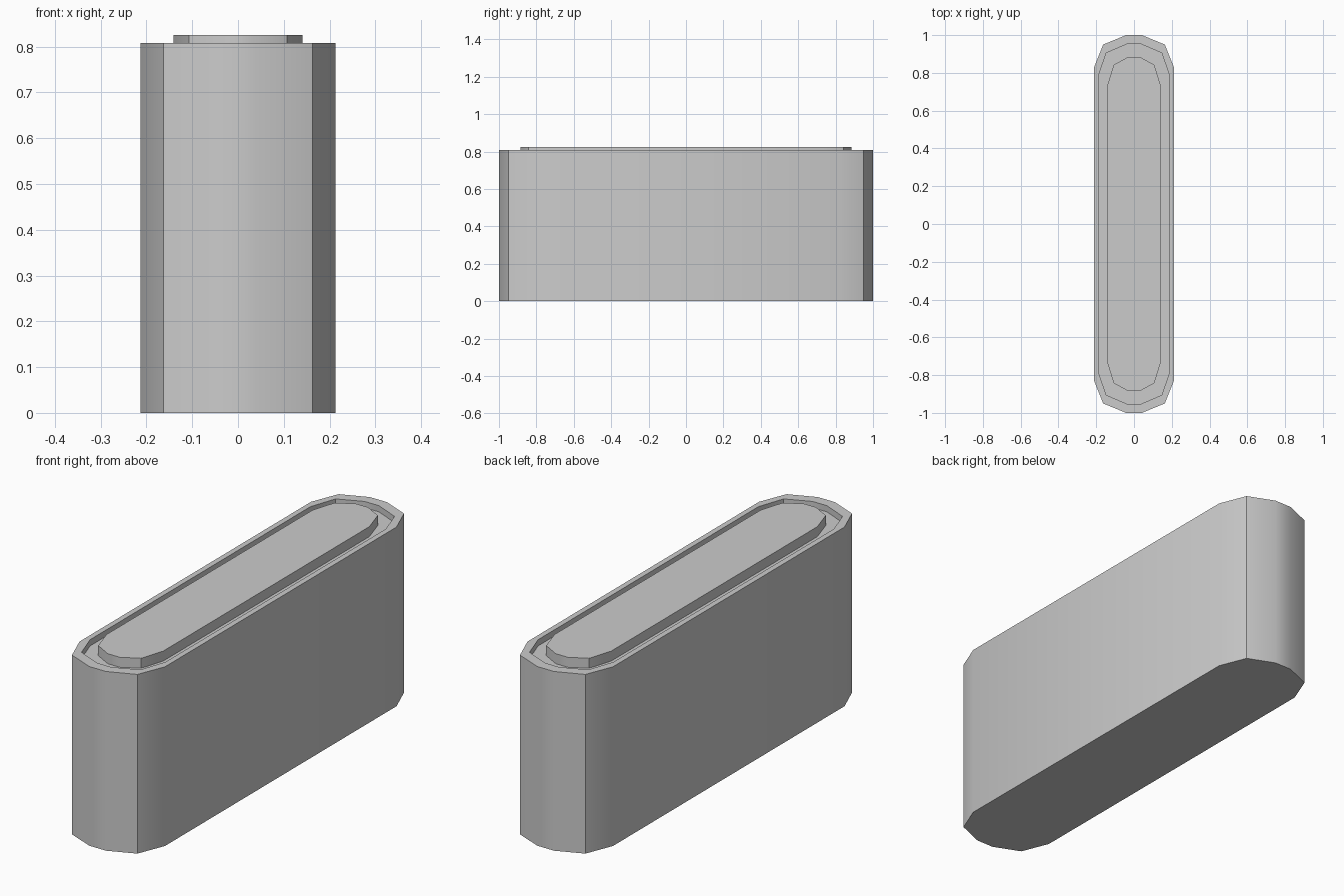
import bpy, bmesh, math

if "Cube" in bpy.data.objects:
    bpy.data.objects.remove(bpy.data.objects["Cube"])

# quarter outlines (x, y) of the elongated twelve-sided shape
OUTER = [(0.213, 0.825), (0.163, 0.95), (0.042, 1.0)]
INNER = [(0.188, 0.785), (0.147, 0.905), (0.036, 0.953)]
PLUG = [(0.141, 0.735), (0.107, 0.843), (0.03, 0.885)]


def outline(q):
    """Mirror a quarter outline into a full counter-clockwise loop."""
    half = q + [(-x, y) for x, y in reversed(q)]
    return half + [(-x, -y) for x, y in half]


def build(name, levels):
    """Stack outlines at given heights, bridge them and cap both ends."""
    bm = bmesh.new()
    rings = [[bm.verts.new((x, y, z)) for x, y in outline(q)] for q, z in levels]
    n = len(rings[0])
    for a, b in zip(rings, rings[1:]):
        for i in range(n):
            j = (i + 1) % n
            bm.faces.new((a[i], a[j], b[j], b[i]))
    bm.faces.new(list(reversed(rings[0])))
    bm.faces.new(rings[-1])
    bmesh.ops.recalc_face_normals(bm, faces=bm.faces)
    mesh = bpy.data.meshes.new(name)
    bm.to_mesh(mesh)
    bm.free()
    obj = bpy.data.objects.new(name, mesh)
    bpy.context.collection.objects.link(obj)
    bpy.ops.object.select_all(action='DESELECT')
    obj.select_set(True)
    bpy.context.view_layer.objects.active = obj
    bpy.ops.object.shade_smooth_by_angle(angle=math.radians(30))
    return obj


# body with rim, groove and raised top panel in one continuous skin
build("planter_body", [
    (OUTER, 0.0), (OUTER, 0.808), (INNER, 0.808),
    (INNER, 0.78), (PLUG, 0.78), (PLUG, 0.825),
])
